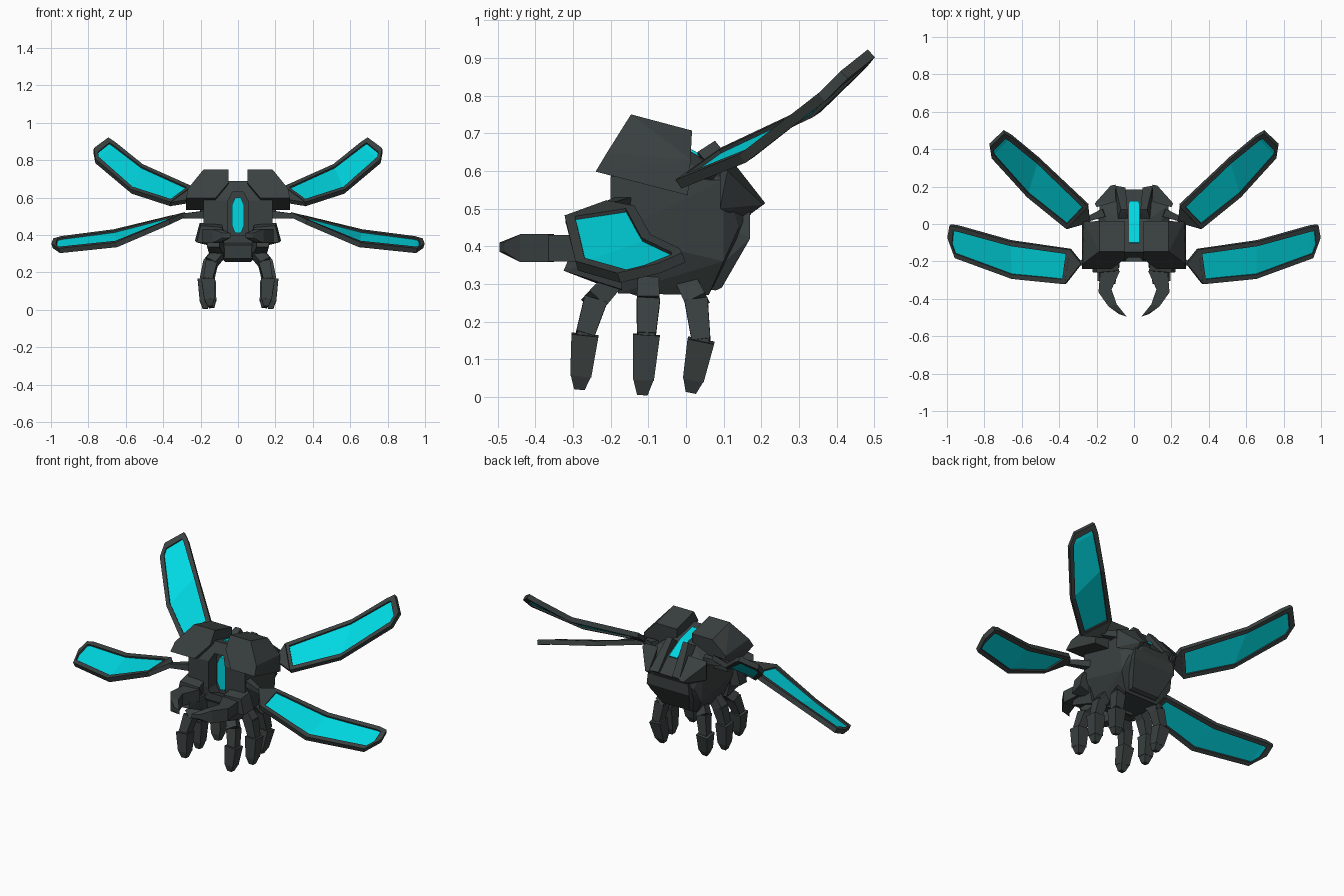
import bpy, bmesh
from mathutils import Vector

if "Cube" in bpy.data.objects:
    bpy.data.objects.remove(bpy.data.objects["Cube"])


def material(name, rgb):
    m = bpy.data.materials.new(name)
    m.diffuse_color = (*rgb, 1)
    m.use_nodes = True
    m.node_tree.nodes["Principled BSDF"].inputs["Base Color"].default_value = m.diffuse_color
    return m


DARK = material("dark_grey", (0.042, 0.052, 0.051))
TEAL = material("bright_teal", (0.0, 0.69, 0.76))


def add(name, bm, mat, mirror=True, thickness=0):
    bmesh.ops.recalc_face_normals(bm, faces=bm.faces)
    me = bpy.data.meshes.new(name)
    bm.to_mesh(me)
    bm.free()
    me.materials.append(mat)
    ob = bpy.data.objects.new(name, me)
    bpy.context.collection.objects.link(ob)
    if thickness:
        s = ob.modifiers.new("thickness", 'SOLIDIFY')
        s.thickness, s.offset = thickness, 0
    if mirror:
        ob.modifiers.new("mirror", 'MIRROR').use_mirror_merge = False
    return ob


def hull(name, pts, mat=DARK, mirror=True):
    """Faceted convex block around the given corners."""
    bm = bmesh.new()
    for p in pts:
        bm.verts.new(p)
    bmesh.ops.convex_hull(bm, input=bm.verts)
    loose = [v for v in bm.verts if not v.link_faces]
    bmesh.ops.delete(bm, geom=loose, context='VERTS')
    bmesh.ops.dissolve_limit(bm, angle_limit=0.02, verts=bm.verts, edges=bm.edges)
    return add(name, bm, mat, mirror)


def both(pts):
    return [(s * x, y, z) for x, y, z in pts for s in (1, -1)]


def segment(name, a, b, wa, wb):
    """Square bar from a to b, width wa at the start and wb at the end."""
    a, b = Vector(a), Vector(b)
    d = (b - a).normalized()
    ref = Vector((1, 0, 0)) if abs(d.x) < 0.7 else Vector((0, 1, 0))
    u = (ref - d * ref.dot(d)).normalized()
    v = d.cross(u)
    hull(name, [c + u * i * w / 2 + v * j * w / 2
                for c, w in ((a, wa), (b, wb)) for i in (1, -1) for j in (1, -1)])


# Torso with an octagonal opening in the chest
torso = hull("torso", both([
    (.065, -.15, .69), (.065, .015, .65), (.11, -.17, .645), (.185, -.2, .585),
    (.185, -.2, .43), (.12, -.18, .275), (.11, .06, .27), (.17, .1, .36),
    (.185, .1, .575), (.085, .185, .51), (.15, .14, .45), (.06, .11, .595)]), mirror=False)
octagon = both([(.03, 0, .63), (.055, 0, .58), (.055, 0, .42), (.03, 0, .37)])
cutter = hull("chest_cutter", [(x, y, z) for x, _, z in octagon for y in (-.3, -.125)], mirror=False)
cutter.hide_render = True
cutter.hide_viewport = True
cut = torso.modifiers.new("chest_opening", 'BOOLEAN')
cut.object, cut.operation, cut.solver = cutter, 'DIFFERENCE', 'EXACT'

# Glowing core on the chest and along the back
gem = both([(.015, 0, .60), (.032, 0, .56), (.032, 0, .45), (.015, 0, .41)])
hull("chest_core", [(x, y, z) for x, _, z in gem for y in (-.15, -.12)], TEAL, False)
bm = bmesh.new()
rows = [[bm.verts.new((x, y, z)) for x in (-.027, .027)]
        for y, z in ((-.1, .68), (.015, .652), (.12, .592))]
for r, s in zip(rows, rows[1:]):
    bm.faces.new((r[0], r[1], s[1], s[0]))
add("back_core_strip", bm, TEAL, False, .009)

# Shoulder shells
hull("shoulder_shell", [
    (.05, -.146, .75), (.185, -.146, .75), (.05, .016, .707), (.185, .016, .707),
    (.268, -.21, .648), (.268, .012, .63), (.278, -.24, .598), (.278, .005, .535),
    (.12, -.24, .598), (.12, .005, .535), (.05, -.188, .68), (.05, .012, .66)])

# Rear armour
hull("back_prong", [
    (.035, .077, .68), (.07, .077, .68), (.035, .03, .645), (.085, .03, .65),
    (.1, .205, .52), (.045, .195, .52), (.1, .17, .5), (.045, .17, .5)])
hull("back_vane", [
    (.1, .21, .515), (.125, .205, .51), (.21, .11, .6), (.2, .09, .61),
    (.1, .12, .63), (.12, .15, .47), (.2, .09, .5)])
hull("rear_plate", both([
    (.13, .09, .47), (.13, .17, .50), (.14, .17, .42), (.09, .095, .29),
    (.09, .08, .283), (.1, .02, .285)]), mirror=False)

# Chin, jaw blocks and curved claws
hull("chin", both([
    (.05, -.2, .40), (.09, -.2, .36), (.085, -.15, .275), (.07, -.1, .257),
    (.1, -.08, .36)]), mirror=False)
hull("cheek_block", [
    (.09, -.18, .46), (.205, -.18, .465), (.08, -.25, .44), (.2, -.26, .45),
    (.23, -.18, .37), (.22, -.26, .36), (.12, -.26, .36), (.1, -.18, .33)])
hull("jaw_block", [
    (.07, -.17, .28), (.15, -.17, .285), (.07, -.17, .38), (.17, -.17, .38),
    (.1, -.32, .335), (.165, -.325, .335), (.1, -.31, .37), (.165, -.31, .37),
    (.08, -.22, .295), (.15, -.22, .3)])
claw_base = [(.075, -.25), (.18, -.25), (.19, -.365), (.12, -.35)]
claw_hook = [(.12, -.35), (.19, -.365), (.137, -.44), (.092, -.43)]
hull("claw_base", [(x, y, z) for x, y in claw_base for z in (.36, .43)])
hull("claw_hook", [(x, y, z) for x, y in claw_hook for z in (.358, .432)])
hull("claw_tip", [(x, y, z) for x, y in claw_hook[2:] for z in (.358, .432)]
     + [(x, y, z) for x, y in ((.08, -.482), (.04, -.495)) for z in (.385, .41)])

# Three jointed legs on each side: hip, knee, ankle, tip
legs = {
    "front": ((.10, -.2, .30), (.145, -.245, .25), (.16, -.268, .165), (.15, -.283, .02)),
    "middle": ((.115, -.1, .31), (.16, -.1, .25), (.18, -.105, .165), (.175, -.116, .005)),
    "rear": ((.10, 0, .31), (.14, .03, .25), (.155, .04, .15), (.14, .013, .012)),
}
for name, pts in legs.items():
    hip, knee, ankle, tip = (Vector(p) for p in pts)
    segment(name + "_leg_hip", hip, knee, .055, .06)
    segment(name + "_leg_thigh", knee.lerp(hip, .1), ankle, .062, .05)
    segment(name + "_leg_joint", ankle.lerp(knee, .1), ankle.lerp(tip, .1), .045, .045)
    segment(name + "_leg_shin", ankle, ankle.lerp(tip, .75), .072, .056)
    segment(name + "_leg_foot", ankle.lerp(tip, .72), tip, .056, .028)


def wing(name, stations, root, socket, border=.026):
    """Bent frame around a glass panel; stations are (leading, trailing) pairs."""
    lead = [Vector(a) for a, b in stations]
    trail = [Vector(b) for a, b in stations]
    inner_l, inner_t = [], []
    for a, b in zip(lead, trail):
        step = (b - a).normalized() * border
        inner_l.append(a + step)
        inner_t.append(b - step)
    for line in (inner_l, inner_t):
        line[0] = line[0] + (line[1] - line[0]).normalized() * border * .7
        line[-1] = line[-1].lerp(line[-2], .55)
    # frame ring
    bm = bmesh.new()
    outer = [bm.verts.new(p) for p in lead + trail[::-1]]
    inner = [bm.verts.new(p) for p in inner_l + inner_t[::-1]]
    n = len(outer)
    for i in range(n):
        j = (i + 1) % n
        bm.faces.new((outer[i], outer[j], inner[j], inner[i]))
    add(name + "_frame", bm, DARK, True, .028)
    # glass panel
    bm = bmesh.new()
    l = [bm.verts.new(p) for p in inner_l]
    t = [bm.verts.new(p) for p in inner_t]
    for i in range(len(l) - 1):
        bm.faces.new((l[i], l[i + 1], t[i + 1], t[i]))
    add(name + "_glass", bm, TEAL, True, .008)
    # pointed root and arm into the body
    root = Vector(root)
    up = (lead[0] - root).cross(trail[0] - root).normalized() * .013
    hull(name + "_root", [p + s * up for p in (lead[0], trail[0], root) for s in (1, -1)])
    segment(name + "_arm", socket, root.lerp(lead[0].lerp(trail[0], .5), .3), .045, .024)


wing("upper_wing", [
    ((.245, .10, .65), (.36, -.02, .565)),
    ((.51, .35, .768), (.57, .15, .633)),
    ((.655, .47, .885), (.762, .36, .795)),
    ((.695, .492, .912), (.772, .42, .855))], (.235, .016, .585), (.16, .06, .60))
wing("lower_wing", [
    ((.34, -.135, .495), (.366, -.32, .47)),
    ((.66, -.09, .418), (.65, -.29, .348)),
    ((.94, -.012, .382), (.955, -.178, .316)),
    ((.983, -.006, .37), (.994, -.07, .342))], (.28, -.21, .51), (.16, -.16, .51))
